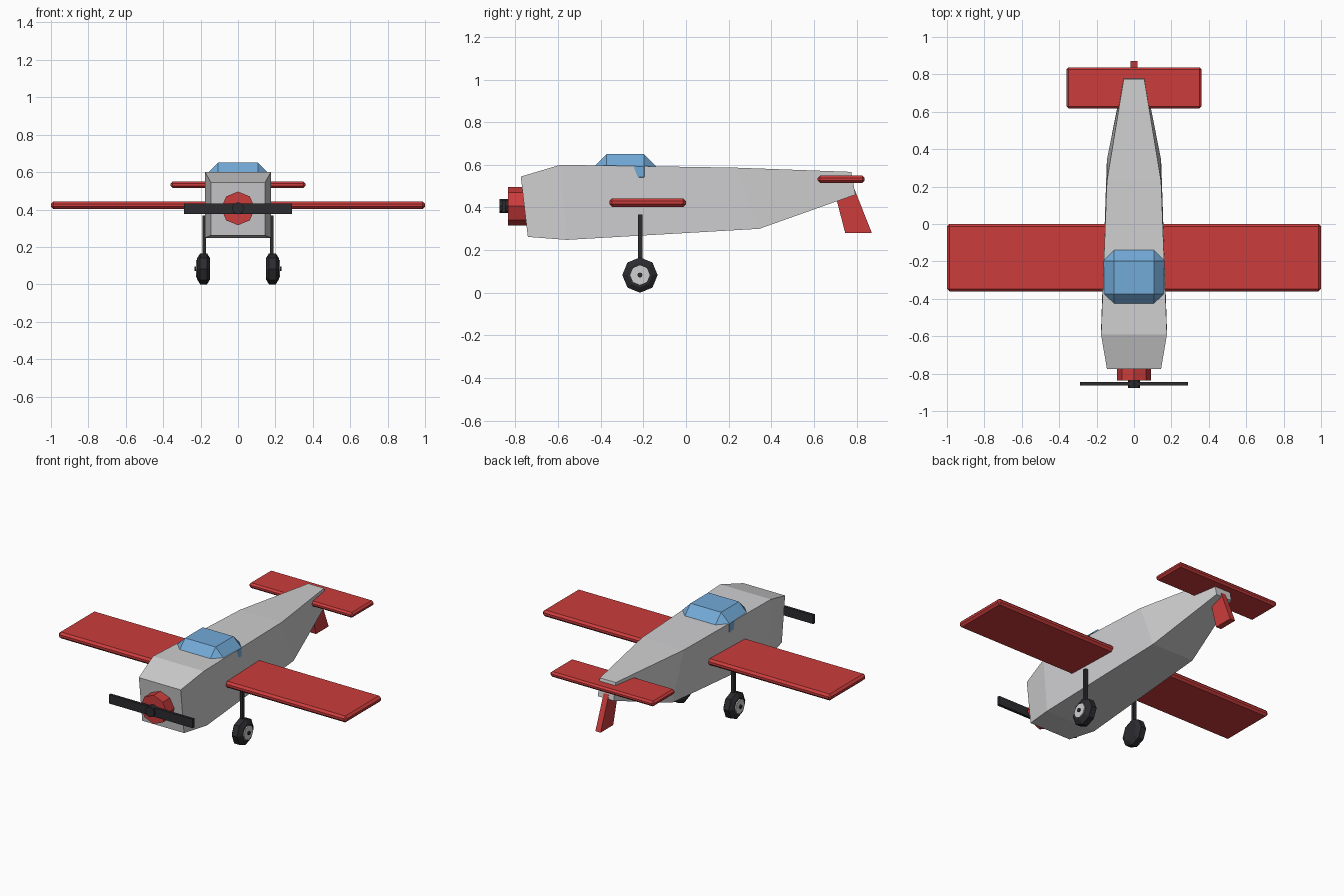
import bpy, bmesh, math
from mathutils import Matrix, Vector

if "Cube" in bpy.data.objects:
    bpy.data.objects.remove(bpy.data.objects["Cube"])


def material(name, rgb):
    m = bpy.data.materials.new(name)
    m.use_nodes = True
    m.diffuse_color = (*rgb, 1)
    bsdf = next(n for n in m.node_tree.nodes if n.type == "BSDF_PRINCIPLED")
    bsdf.inputs["Base Color"].default_value = (*rgb, 1)
    return m


RED = material("red paint", (0.60, 0.045, 0.045))
GREY = material("light grey paint", (0.62, 0.62, 0.63))
BLUE = material("blue glass", (0.17, 0.40, 0.68))
BLACK = material("black rubber", (0.025, 0.025, 0.03))


def finish(name, bm, mat):
    bmesh.ops.recalc_face_normals(bm, faces=bm.faces)
    mesh = bpy.data.meshes.new(name)
    bm.to_mesh(mesh)
    bm.free()
    mesh.materials.append(mat)
    ob = bpy.data.objects.new(name, mesh)
    bpy.context.collection.objects.link(ob)
    return ob


def box(name, lo, hi, mat, bevel=0):
    lo, hi = Vector(lo), Vector(hi)
    bm = bmesh.new()
    bmesh.ops.create_cube(bm, size=1)
    for v in bm.verts:
        v.co = (lo + hi) / 2 + v.co * (hi - lo)
    if bevel:
        bmesh.ops.bevel(bm, geom=bm.edges[:], offset=bevel, segments=1,
                        affect="EDGES", profile=0.5)
    return finish(name, bm, mat)


def loft(name, rings, mat):
    """Skin a closed tube through rings of points."""
    bm = bmesh.new()
    loops = [[bm.verts.new(p) for p in ring] for ring in rings]
    n = len(loops[0])
    for a, b in zip(loops, loops[1:]):
        for i in range(n):
            j = (i + 1) % n
            bm.faces.new((a[i], a[j], b[j], b[i]))
    bm.faces.new(loops[0])
    bm.faces.new(loops[-1])
    return finish(name, bm, mat)


def turned(name, axis, centre, profile, mat, sides=8):
    """Polygonal solid from (position along axis, radius) pairs."""
    rings = []
    for t, r in profile:
        ring = []
        for k in range(sides):
            a = 2 * math.pi * k / sides
            u, w = r * math.cos(a), r * math.sin(a)
            offset = (t, u, w) if axis == "X" else (u, t, w)
            ring.append(Vector(centre) + Vector(offset))
        rings.append(ring)
    return loft(name, rings, mat)


# Fuselage: top y, top z, bottom y, bottom z, half width
stations = [(-0.775, 0.545, -0.742, 0.262, 0.145),
            (-0.59, 0.60, -0.56, 0.248, 0.176),
            (0.227, 0.587, 0.344, 0.30, 0.145),
            (0.775, 0.567, 0.795, 0.46, 0.055)]
loft("fuselage", [[(-w, ty, tz), (w, ty, tz), (w, by, bz), (-w, by, bz)]
                  for ty, tz, by, bz, w in stations], GREY)

# Wings, tailplane and canopy
box("wing", (-1, -0.36, 0.403), (1, 0, 0.443), RED, 0.013)
box("tailplane", (-0.36, 0.618, 0.516), (0.36, 0.838, 0.549), RED, 0.011)
box("canopy", (-0.163, -0.43, 0.485), (0.163, -0.14, 0.65), BLUE, 0.057)

# Rudder hanging below the tail
fin = [(0.69, 0.50), (0.785, 0.50), (0.872, 0.28), (0.747, 0.28)]
loft("rudder", [[(x, y, z) for y, z in fin] for x in (-0.018, 0.018)], RED)

# Engine and propeller
nose = (0, 0, 0.406)
turned("engine_cowling", "Y", nose, [(-0.836, 0.09), (-0.74, 0.09)], RED)
turned("propeller_hub", "Y", nose, [(-0.876, 0.033), (-0.82, 0.033)], BLACK)
box("propeller_blades", (-0.29, -0.863, 0.377), (0.29, -0.846, 0.433), BLACK)

# Landing gear
for side, s in (("left", 1), ("right", -1)):
    box(side + "_gear_strut", (s * 0.18 - 0.01, -0.225, 0.085),
        (s * 0.18 + 0.01, -0.205, 0.367), BLACK)
    axle = (s * 0.184, -0.216, 0.083)
    turned(side + "_tyre", "X", axle,
           [(-s * 0.034, 0.058), (-s * 0.018, 0.083),
            (s * 0.018, 0.083), (s * 0.034, 0.058)], BLACK)
    turned(side + "_wheel_hub", "X", axle, [(0, 0.046), (s * 0.041, 0.046)], GREY)
    turned(side + "_axle_cap", "X", axle, [(0, 0.012), (s * 0.048, 0.012)], BLACK)
